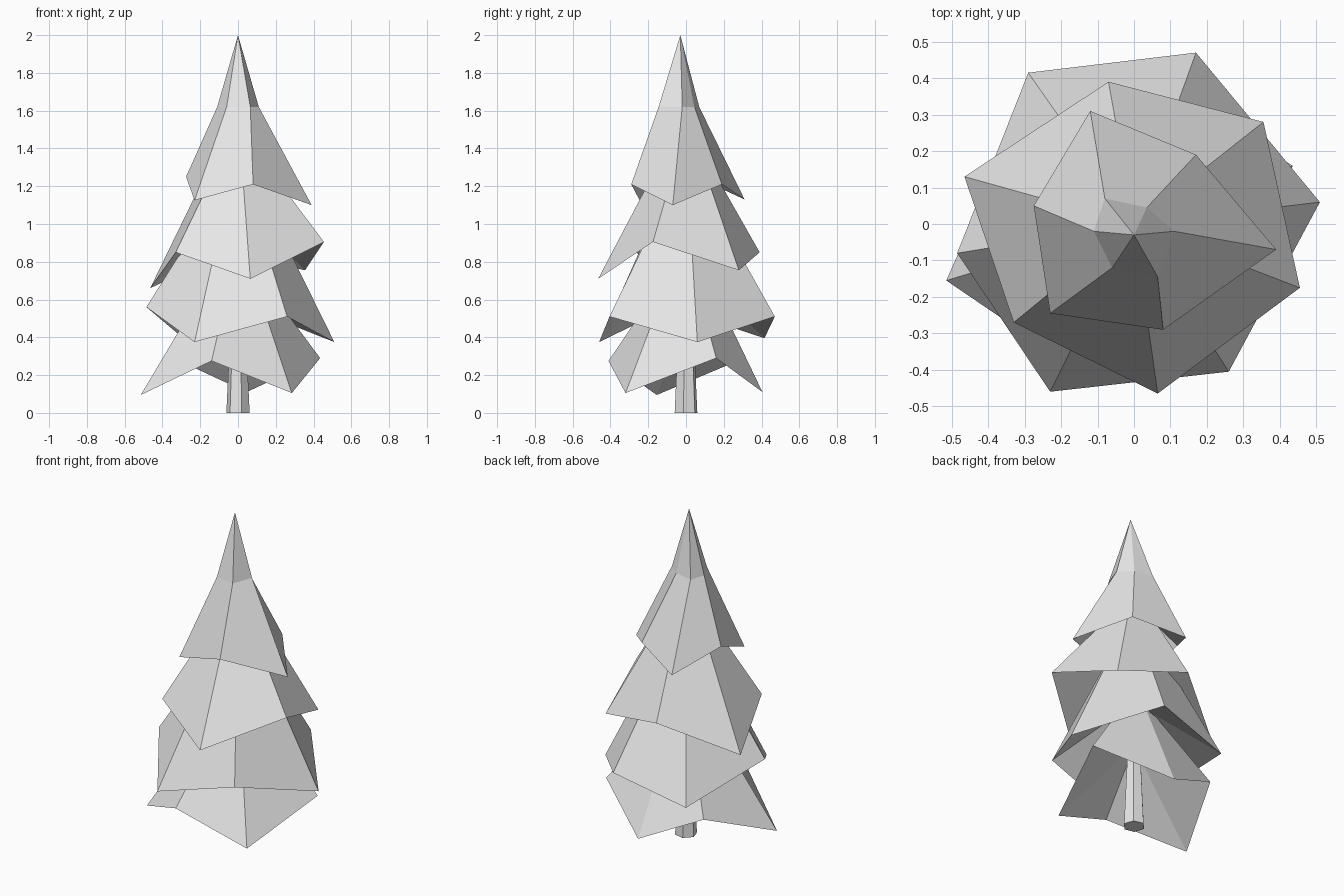
import bpy
import bmesh
import math
from mathutils import Vector

default_cube = bpy.data.objects.get("Cube")
if default_cube:
    bpy.data.objects.remove(default_cube, do_unlink=True)

# One plain colour for the whole tree
material = bpy.data.materials.new("pale_grey")
material.use_nodes = True
colour = (0.8, 0.8, 0.8, 1)
material.diffuse_color = colour
material.node_tree.nodes["Principled BSDF"].inputs["Base Color"].default_value = colour


def finish(name, bm):
    """Turn a bmesh into a flat-shaded object."""
    bmesh.ops.recalc_face_normals(bm, faces=bm.faces)
    mesh = bpy.data.meshes.new(name)
    bm.to_mesh(mesh)
    bm.free()
    mesh.materials.append(material)
    obj = bpy.data.objects.new(name, mesh)
    bpy.context.collection.objects.link(obj)
    return obj


def bridge(bm, lower, upper):
    """Join two rings of equal length with quads."""
    count = len(lower)
    for i in range(count):
        j = (i + 1) % count
        bm.faces.new((lower[i], lower[j], upper[j], upper[i]))


def fan(bm, ring, point):
    """Join a ring to a single point with triangles."""
    tip = bm.verts.new(point)
    count = len(ring)
    for i in range(count):
        bm.faces.new((ring[i], ring[(i + 1) % count], tip))


def shrink(hem, factor, height):
    """Pull a hem in towards the trunk to make a level neck ring."""
    return [(x * factor, y * factor, height) for x, y, z in hem]


def foliage_tier(name, hem, neck, tip, hollow):
    """A skirt of branches: uneven hem, neck ring, tip and sunken underside."""
    bm = bmesh.new()
    hem_ring = [bm.verts.new(Vector(p)) for p in hem]
    neck_ring = [bm.verts.new(Vector(p)) for p in neck]
    bridge(bm, hem_ring, neck_ring)
    fan(bm, neck_ring, tip)
    fan(bm, hem_ring, (0, 0, hollow))
    return finish(name, bm)


# Trunk: a tapered six-sided post
bm = bmesh.new()
sides = 6
rings = []
for radius, height in ((0.063, 0), (0.035, 0.6)):
    ring = []
    for i in range(sides):
        angle = math.tau * i / sides - math.radians(12)
        ring.append(bm.verts.new((radius * math.cos(angle), radius * math.sin(angle), height)))
    rings.append(ring)
bridge(bm, rings[0], rings[1])
for ring in rings:
    bm.faces.new(ring)
finish("trunk", bm)

# Lowest tier of branches
hem = [(-0.515, -0.155, 0.095), (-0.14, -0.41, 0.275), (0.285, -0.32, 0.105),
       (0.435, 0.16, 0.29), (0.045, 0.405, 0.11), (-0.32, 0.285, 0.28)]
foliage_tier("bottom_branches", hem, shrink(hem, 0.3, 0.7), (0, 0, 0.85), 0.52)

# Second tier
hem = [(-0.485, -0.08, 0.56), (-0.23, -0.46, 0.375), (0.26, -0.405, 0.51),
       (0.51, 0.06, 0.375), (0.17, 0.47, 0.51), (-0.29, 0.415, 0.395)]
foliage_tier("lower_branches", hem, shrink(hem, 0.3, 1.1), (0, 0, 1.2), 0.8)

# Third tier
hem = [(-0.465, 0.13, 0.66), (-0.33, -0.27, 0.85), (0.065, -0.465, 0.71),
       (0.455, -0.175, 0.905), (0.355, 0.28, 0.755), (-0.07, 0.39, 0.85)]
foliage_tier("upper_branches", hem, shrink(hem, 0.3, 1.33), (0, 0, 1.4), 1.1)

# Top tier, drawn out into a slightly off-centre spire
hem = [(-0.275, 0.05, 1.25), (-0.23, -0.245, 1.125), (0.08, -0.29, 1.21),
       (0.39, -0.07, 1.1), (0.17, 0.19, 1.21), (-0.12, 0.31, 1.13)]
spire = [(-0.11, -0.02), (-0.06, -0.12), (0.065, -0.145),
         (0.11, -0.02), (0.035, 0.045), (-0.08, 0.07)]
foliage_tier("top_branches", hem, [(x, y, 1.62) for x, y in spire], (0, -0.03, 2), 1.45)
